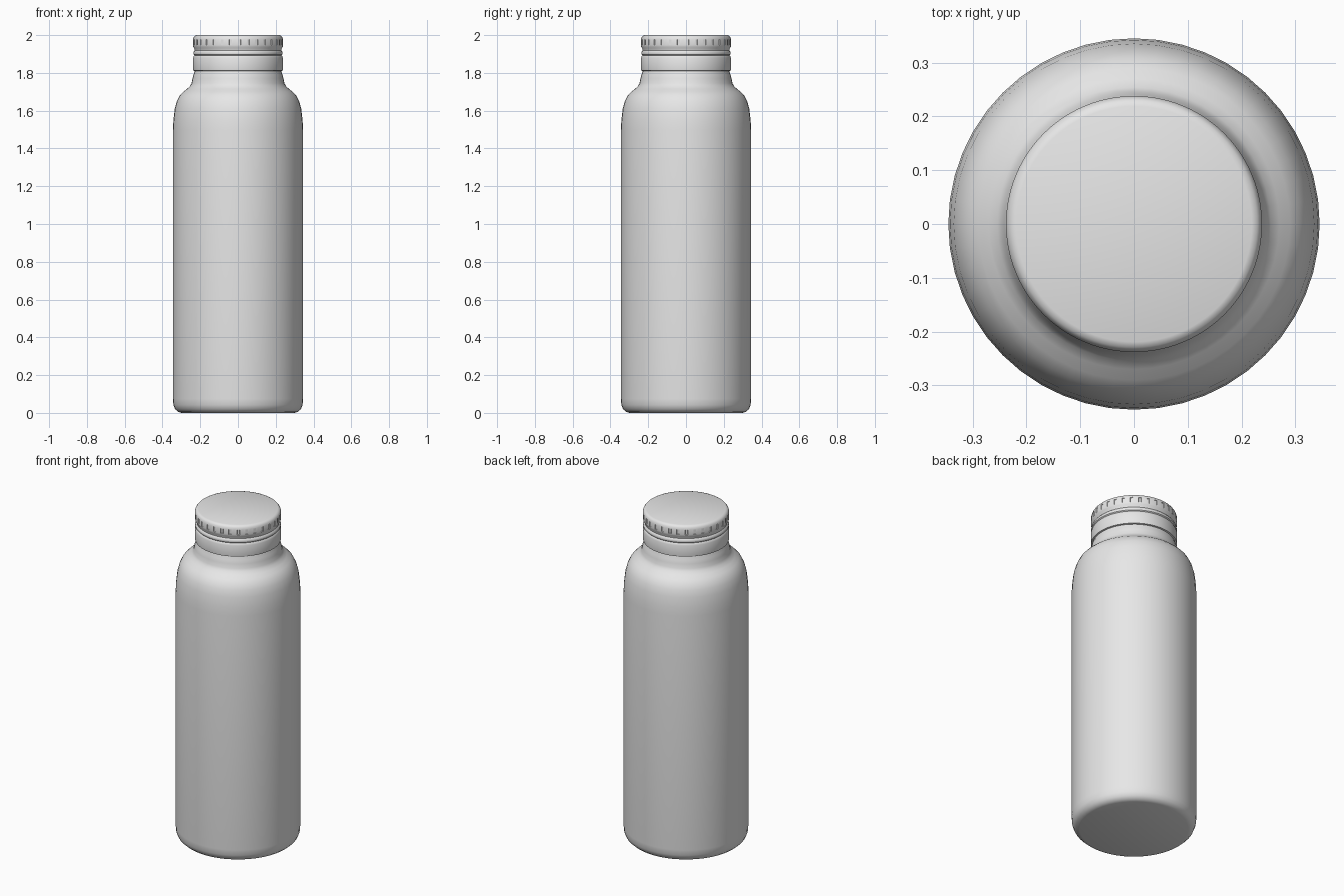
import bpy, bmesh, math

cube = bpy.data.objects.get("Cube")
if cube:
    bpy.data.objects.remove(cube, do_unlink=True)

GREY = (0.8, 0.8, 0.8, 1)
grey = bpy.data.materials.new("plain grey")
grey.use_nodes = True
grey.diffuse_color = GREY
grey.node_tree.nodes["Principled BSDF"].inputs["Base Color"].default_value = GREY


def lathe(name, profile, sides, notch_band=None):
    """Spin (radius, height) points round z, cap both ends, and notch one band."""
    bm = bmesh.new()
    rings = []
    for r, z in profile:
        angles = [math.tau * i / sides for i in range(sides)]
        rings.append([bm.verts.new((r * math.cos(a), r * math.sin(a), z)) for a in angles])
    bands = []
    for low, high in zip(rings, rings[1:]):
        bands.append([bm.faces.new((low[i], low[(i + 1) % sides], high[(i + 1) % sides], high[i]))
                      for i in range(sides)])
    bm.faces.new(rings[0][::-1])
    bm.faces.new(rings[-1])
    bm.normal_update()
    if notch_band is not None:
        bmesh.ops.inset_individual(bm, faces=bands[notch_band][::3],
                                   thickness=0.002, depth=-0.003)
    mesh = bpy.data.meshes.new(name)
    bm.to_mesh(mesh)
    bm.free()
    mesh.materials.append(grey)
    obj = bpy.data.objects.new(name, mesh)
    bpy.context.collection.objects.link(obj)
    bpy.ops.object.select_all(action="DESELECT")
    obj.select_set(True)
    bpy.context.view_layer.objects.active = obj
    bpy.ops.object.shade_smooth_by_angle(angle=math.radians(35))
    return obj


# Bottle: rounded base, straight wall, soft shoulder and short neck
base = [(0.3, 0), (0.318, 0.006), (0.333, 0.02), (0.342, 0.042), (0.345, 0.075)]
shoulder = [(0.345, 1.5), (0.342, 1.55), (0.335, 1.61), (0.324, 1.65), (0.309, 1.68),
            (0.29, 1.70), (0.27, 1.715), (0.254, 1.73), (0.246, 1.745)]
neck = [(0.241, 1.77), (0.236, 1.79), (0.23, 1.805), (0.225, 1.83)]
lathe("bottle_body", base + shoulder + neck, 48)

# Tamper band under the cap
lathe("tamper_band", [(0.228, 1.81), (0.237, 1.813), (0.238, 1.82), (0.238, 1.88),
                      (0.234, 1.89), (0.229, 1.895)], 96)

# Narrow bead between the two grooves
lathe("neck_bead", [(0.228, 1.89), (0.236, 1.898), (0.237, 1.905), (0.236, 1.912),
                    (0.229, 1.92)], 96)

# Screw cap with small grip notches
lathe("screw_cap", [(0.229, 1.915), (0.23, 1.927), (0.237, 1.937), (0.238, 1.947),
                    (0.238, 1.977), (0.235, 1.988), (0.229, 1.996), (0.219, 2)],
      96, notch_band=3)
